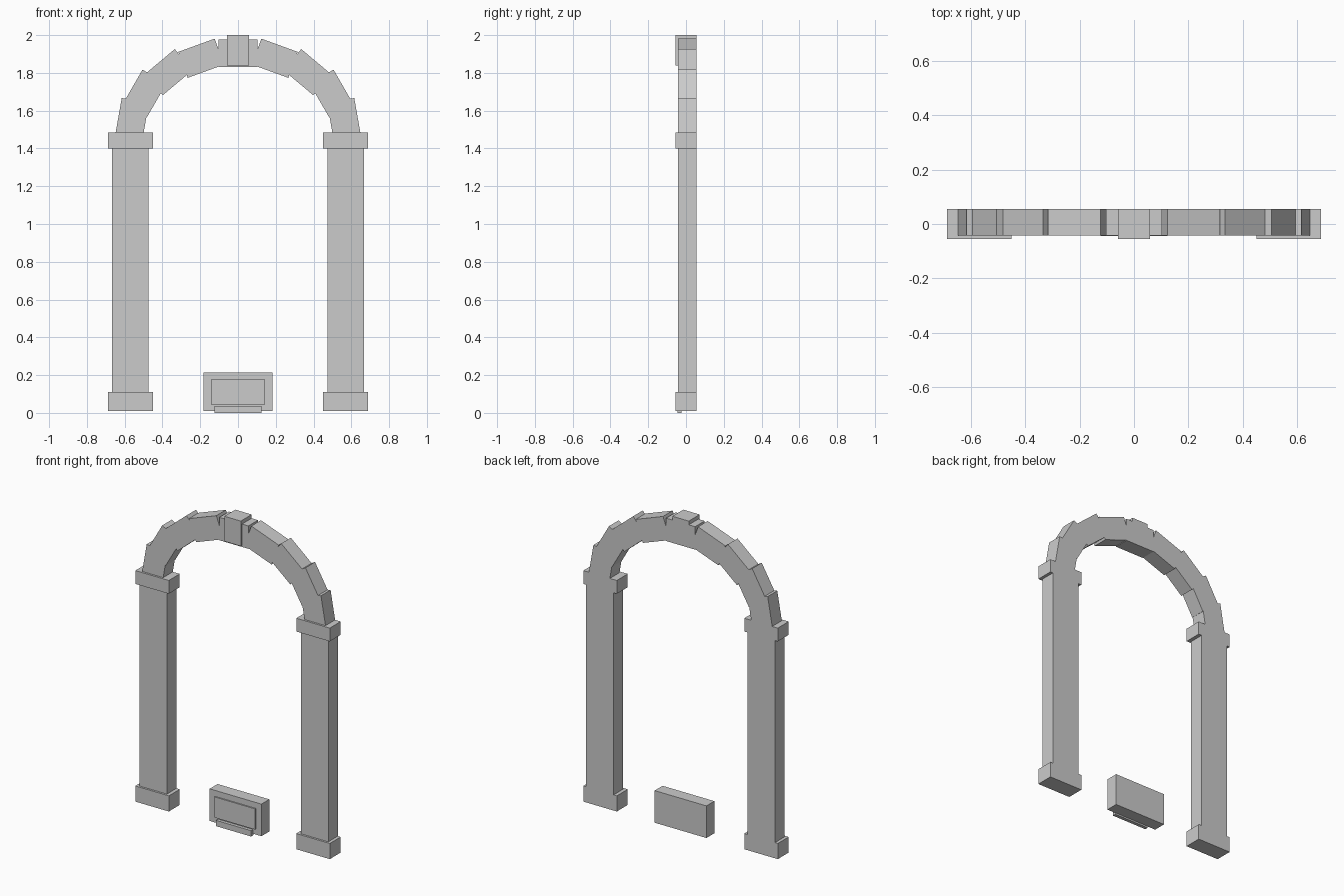
import bpy, math
from mathutils import Matrix

if "Cube" in bpy.data.objects:
    bpy.data.objects.remove(bpy.data.objects["Cube"])

BACK = 0.055       # shared flat back plane
SHAFT_FRONT = -0.042
CAP_FRONT = -0.055


def box(name, x, y, z, angle=0.0):
    """Box from (min, max) ranges, rotated about its own centre around y."""
    size = [b - a for a, b in (x, y, z)]
    mid = [(a + b) / 2 for a, b in (x, y, z)]
    bpy.ops.mesh.primitive_cube_add(size=1)
    ob = bpy.context.object
    ob.name = name
    ob.data.transform(Matrix.Diagonal((*size, 1)))
    ob.location = mid
    ob.rotation_euler = (0, angle, 0)
    return ob


# Pillars: base block, shaft and capital on each side
for side, s in (("left", -1), ("right", 1)):
    def span(a, b):
        return tuple(sorted((s * a, s * b)))
    box(f"{side}_pillar_base", span(0.45, 0.687), (CAP_FRONT, BACK), (0.01, 0.11))
    box(f"{side}_pillar_shaft", span(0.473, 0.667), (SHAFT_FRONT, BACK), (0.11, 1.40))
    box(f"{side}_pillar_capital", span(0.45, 0.687), (CAP_FRONT, BACK), (1.40, 1.485))

# Arch stones: nine straight blocks along a half ellipse
LENGTH, THICK = 0.205, 0.146
for i in range(9):
    t = math.radians(10 + 20 * i)
    cx, cz = 0.57 * math.cos(t), 1.48 + 0.423 * math.sin(t)
    box(f"arch_stone_{i + 1}", (cx - LENGTH / 2, cx + LENGTH / 2), (SHAFT_FRONT, BACK),
        (cz - THICK / 2, cz + THICK / 2), math.pi / 2 - t)

# Keystone at the crown
box("keystone", (-0.058, 0.058), (CAP_FRONT, BACK), (1.84, 2.0))

# Low block between the pillars, with raised panel and sill
box("plinth_block", (-0.183, 0.183), (-0.025, BACK), (0.01, 0.215))
box("plinth_panel", (-0.143, 0.143), (-0.033, -0.015), (0.045, 0.177))
box("plinth_sill", (-0.124, 0.124), (-0.045, -0.023), (0.0, 0.037))
